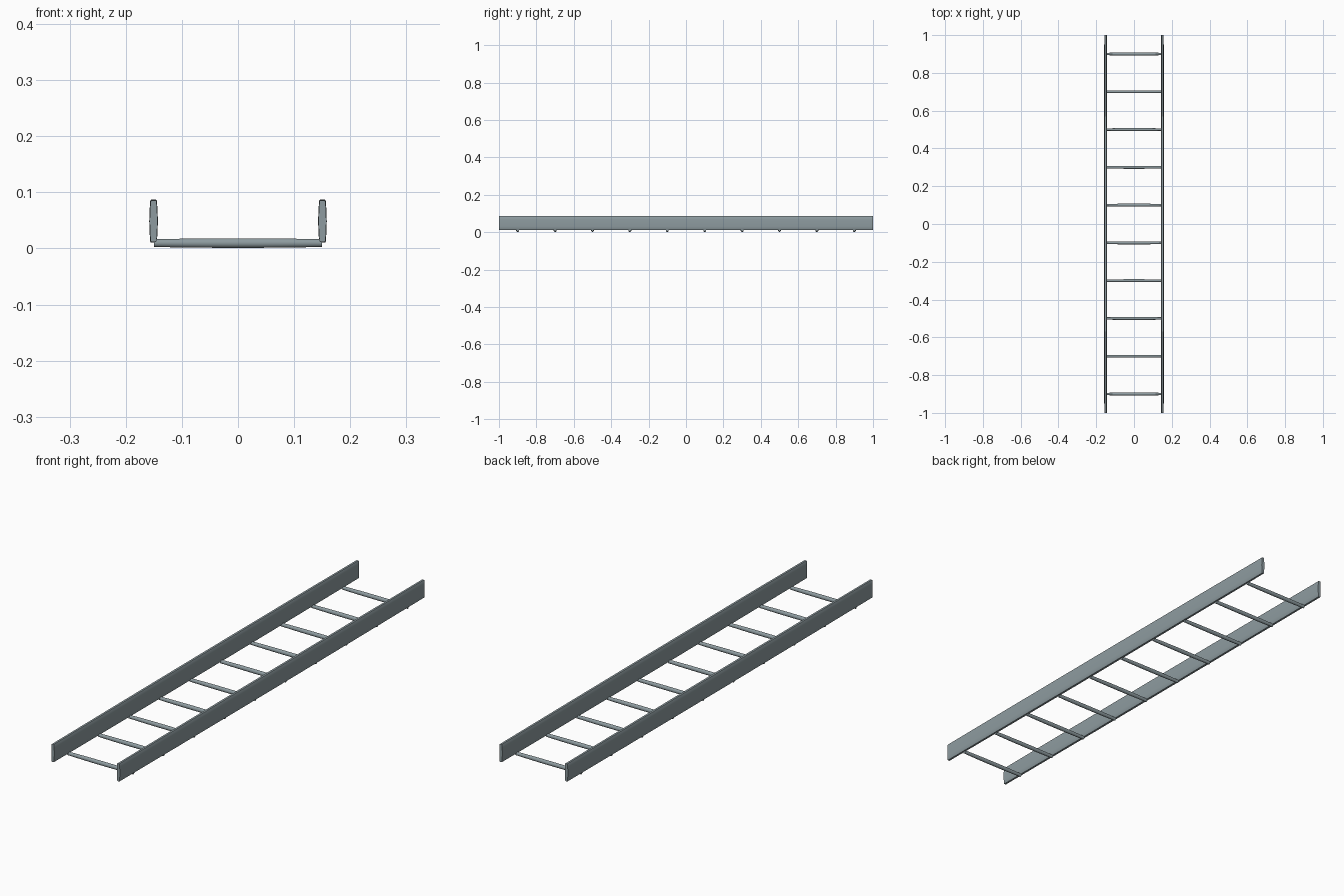
import bpy, bmesh, math

if "Cube" in bpy.data.objects:
    bpy.data.objects.remove(bpy.data.objects["Cube"])

steel = bpy.data.materials.new("grey_steel")
steel.diffuse_color = (0.27, 0.33, 0.35, 1)
steel.use_nodes = True
steel.node_tree.nodes["Principled BSDF"].inputs["Base Color"].default_value = steel.diffuse_color


def loft(name, rings):
    """Skin a closed tube through matching rings of points, capped at both ends."""
    bm = bmesh.new()
    loops = [[bm.verts.new(p) for p in ring] for ring in rings]
    n = len(loops[0])
    for a, b in zip(loops, loops[1:]):
        for i in range(n):
            j = (i + 1) % n
            bm.faces.new((a[i], a[j], b[j], b[i]))
    bm.faces.new(loops[0])
    bm.faces.new(loops[-1])
    bmesh.ops.recalc_face_normals(bm, faces=bm.faces)
    mesh = bpy.data.meshes.new(name)
    bm.to_mesh(mesh)
    bm.free()
    mesh.materials.append(steel)
    obj = bpy.data.objects.new(name, mesh)
    bpy.context.collection.objects.link(obj)
    mesh.shade_smooth()
    mesh.set_sharp_from_angle(angle=math.radians(35))
    return obj


# Side rails: tall, slightly swollen slats with eased edges
half_profile = [(0.0045, -0.0375), (0.006, -0.0355), (0.0072, -0.018),
                (0.0077, 0), (0.0072, 0.018), (0.006, 0.0355), (0.0045, 0.0375)]
profile = half_profile + [(-x, z) for x, z in reversed(half_profile)]
for side, label in ((-1, "left"), (1, "right")):
    rings = []
    for k in range(17):
        y = -1 + k / 8
        swell = 1 - y * y
        rings.append([(side * 0.1505 + x * (0.9 + 0.1 * swell), y,
                       0.0485 + z * (0.98 + 0.04 * swell)) for x, z in profile])
    loft(label + "_rail", rings)

# Rungs: slim rods under the rails, a touch thicker in the middle
for r in range(10):
    y0 = -0.9 + 0.2 * r
    rings = []
    for k in range(9):
        t = -1 + k / 4
        rad = 0.0065 + 0.0015 * (1 - t * t)
        rings.append([(0.15 * t, y0 + rad * math.cos(a), 0.0095 + 1.1 * rad * math.sin(a))
                      for a in (math.tau * (i + 0.5) / 12 for i in range(12))])
    loft("rung_%d" % (r + 1), rings)
